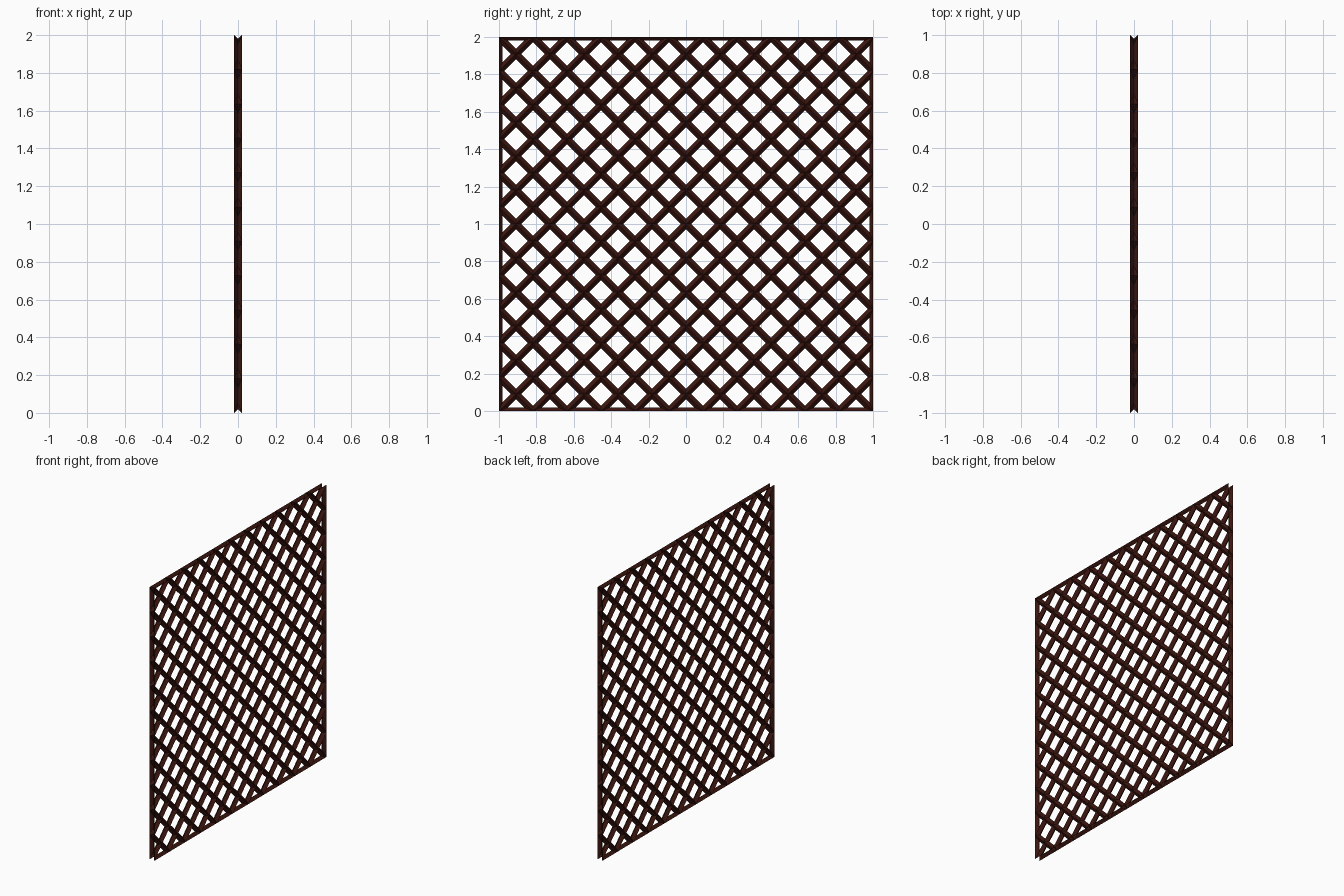
import bpy, bmesh
from math import pi
from mathutils import Matrix

if "Cube" in bpy.data.objects:
    bpy.data.objects.remove(bpy.data.objects["Cube"])

N = 11  # diamonds along each side

# Flat panel: grid with every cell poked, then the grid lines dissolved into diamonds
bm = bmesh.new()
bmesh.ops.create_grid(bm, x_segments=N, y_segments=N, size=1.0)
grid_lines = [e for e in bm.edges if len(e.link_faces) == 2]
bmesh.ops.poke(bm, faces=bm.faces[:])
bmesh.ops.dissolve_edges(bm, edges=grid_lines, use_verts=False)
bmesh.ops.transform(bm, matrix=Matrix.Translation((0, 0, 1)) @ Matrix.Rotation(pi / 2, 4, 'Y'),
                    verts=bm.verts[:])
mesh = bpy.data.meshes.new("lattice_panel")
bm.to_mesh(mesh)
bm.free()
panel = bpy.data.objects.new("lattice_panel", mesh)
bpy.context.collection.objects.link(panel)

# Diamond-section slats, open V-shaped rim
wire = panel.modifiers.new("slats", 'WIREFRAME')
wire.thickness = 0.04
wire.use_even_offset = True
wire.use_boundary = False
wire.use_replace = True

# Dark wood
wood = bpy.data.materials.new("dark_wood")
wood.diffuse_color = (0.045, 0.008, 0.005, 1)
wood.use_nodes = True
wood.node_tree.nodes["Principled BSDF"].inputs["Base Color"].default_value = wood.diffuse_color
mesh.materials.append(wood)
